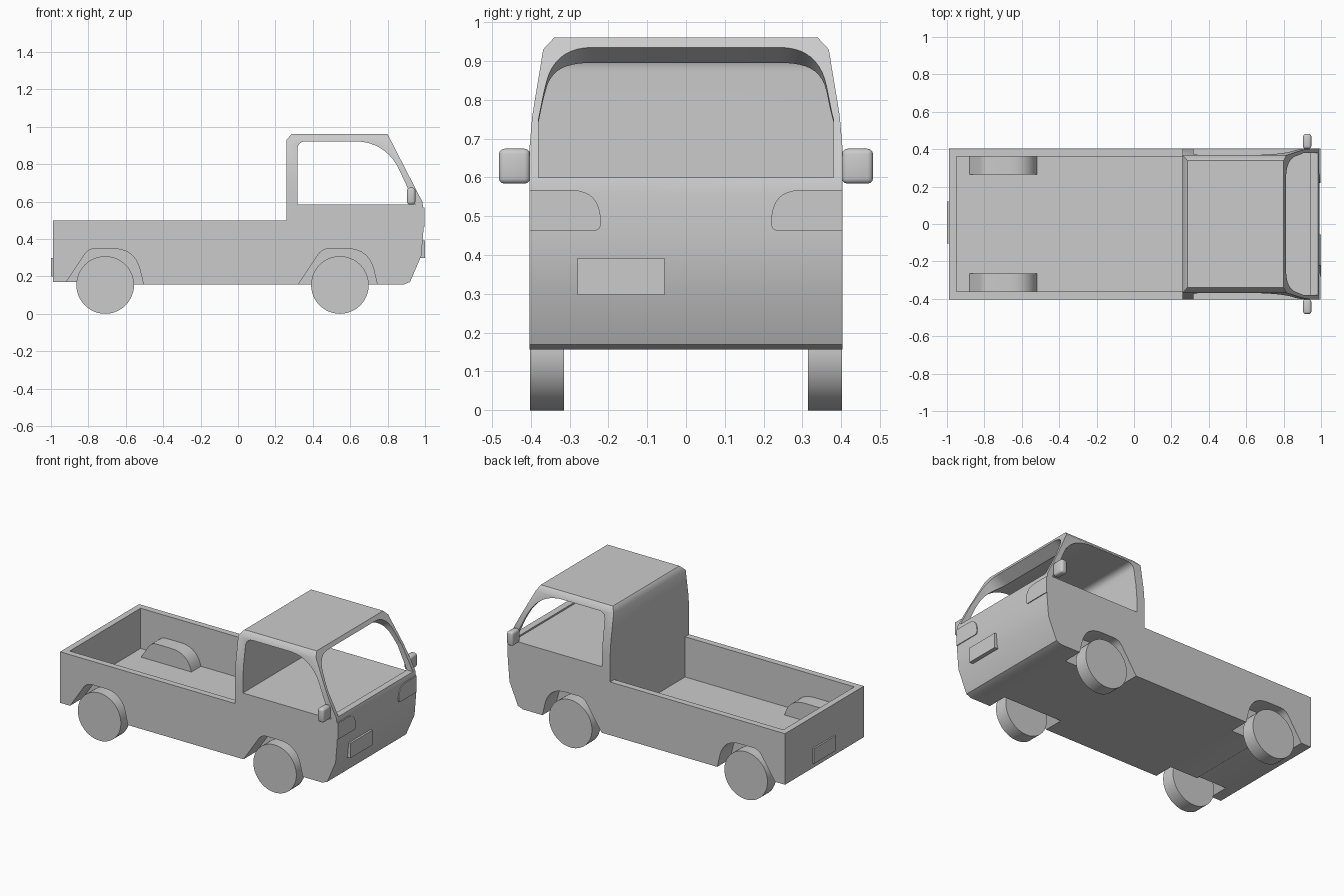
import bpy, bmesh
from mathutils import Vector

cube = bpy.data.objects.get("Cube")
if cube:
    bpy.data.objects.remove(cube, do_unlink=True)

grey = bpy.data.materials.new("light_grey")
grey.use_nodes = True
grey.diffuse_color = (0.6, 0.6, 0.6, 1)
grey.node_tree.nodes["Principled BSDF"].inputs["Base Color"].default_value = (0.6, 0.6, 0.6, 1)


def add_mesh(name, bm):
    bmesh.ops.recalc_face_normals(bm, faces=bm.faces[:])
    mesh = bpy.data.meshes.new(name)
    bm.to_mesh(mesh)
    bm.free()
    mesh.materials.append(grey)
    obj = bpy.data.objects.new(name, mesh)
    bpy.context.collection.objects.link(obj)
    return obj


def loft(name, loop_a, loop_b):
    """Closed solid between two matching loops."""
    bm = bmesh.new()
    a = [bm.verts.new(p) for p in loop_a]
    b = [bm.verts.new(p) for p in loop_b]
    n = len(a)
    bm.faces.new(a)
    bm.faces.new(b[::-1])
    for i in range(n):
        j = (i + 1) % n
        bm.faces.new((a[i], b[i], b[j], a[j]))
    return add_mesh(name, bm)


def prism_y(name, pts, y0, y1):
    return loft(name, [(x, y0, z) for x, z in pts], [(x, y1, z) for x, z in pts])


def prism_x(name, pts, x0, x1):
    return loft(name, [(x0, y, z) for y, z in pts], [(x1, y, z) for y, z in pts])


def rounded(pts, steps=10):
    """Polygon whose corners (u, v, r) are eased over a distance r."""
    out = []
    for i, (u, v, r) in enumerate(pts):
        c = Vector((u, v))
        if r == 0:
            out.append(c)
            continue
        before = Vector(pts[i - 1][:2])
        after = Vector(pts[(i + 1) % len(pts)][:2])
        s = c + (before - c).normalized() * r
        e = c + (after - c).normalized() * r
        for k in range(steps + 1):
            t = k / steps
            out.append(s * (1 - t) ** 2 + c * 2 * t * (1 - t) + e * t * t)
    return out


def rect(u0, u1, v0, v1):
    return [(u0, v0), (u1, v0), (u1, v1), (u0, v1)]


def combine(target, tool, operation="DIFFERENCE"):
    tool.hide_render = True
    mod = target.modifiers.new("cut", "BOOLEAN")
    mod.operation = operation
    mod.solver = "EXACT"
    mod.object = tool
    bpy.context.view_layer.objects.active = target
    bpy.ops.object.modifier_apply(modifier=mod.name)
    bpy.data.objects.remove(tool, do_unlink=True)


def arch(shift, grow, base):
    """Wheel arch outline seen from the side."""
    top = 0.348
    left = -0.80 - (top - base) * 0.667 - grow + shift
    right = -0.55 + (top - base) * 0.232 + grow + shift
    return rounded([(left, base, 0), (-0.80 + shift - grow, top + grow, 0.04),
                    (-0.55 + shift + grow, top + grow, 0.12), (right, base, 0)])


# Body: side profile limited by the tapered cab cross-section
side = [(-0.99, 0.17), (-0.72, 0.17), (-0.70, 0.156), (0.885, 0.156), (0.92, 0.17),
        (0.98, 0.31), (0.991, 0.44), (0.991, 0.56), (0.985, 0.60), (0.80, 0.96),
        (0.285, 0.96), (0.26, 0.93), (0.26, 0.50), (-0.99, 0.50)]
body = prism_y("truck_body", side, -0.5, 0.5)
half = [(0.403, 0.05), (0.403, 0.68), (0.396, 0.76), (0.368, 0.93), (0.338, 0.962), (0.338, 1.1)]
section = half + [(-y, z) for y, z in reversed(half)]
combine(body, prism_x("section_tool", section, -1.2, 1.2), "INTERSECT")

# Load bed with wheel housings
combine(body, prism_y("bed_tool", rect(-0.95, 0.26, 0.24, 0.7), -0.362, 0.362))
for s in (-1, 1):
    combine(body, prism_y("housing", arch(0, 0.006, 0.20), s * 0.265, s * 0.38), "UNION")

# Wheel wells
for s in (-1, 1):
    for shift in (0, 1.25):
        combine(body, prism_y("well_tool", arch(shift, 0, 0.10), s * 0.272, s * 0.5))

# Side windows and cab interior
window = rounded([(0.317, 0.583, 0), (0.317, 0.922, 0.05), (0.79, 0.922, 0.17), (0.95, 0.583, 0)])
combine(body, prism_y("window_tool", window, -0.6, 0.6))

# Windscreen opening, cut square to the sloping front
screen = rounded([(0.38, 0.60, 0), (0.38, 0.75, 0), (0.341, 0.935, 0.1),
                  (-0.341, 0.935, 0.1), (-0.38, 0.75, 0), (-0.38, 0.60, 0)])


def screen_loop(depth):
    loop = []
    for y, z in screen:
        x = 0.80 + (0.96 - z) * 0.514
        loop.append((x - 0.87 * depth, y, z - 0.5 * depth * (z - 0.60) / 0.335))
    return loop


combine(body, loft("screen_tool", screen_loop(-0.05), screen_loop(0.12)))
parts = [body]

# Wheels
for end, x in (("front", 0.545), ("rear", -0.71)):
    for label, s in (("left", 1), ("right", -1)):
        bpy.ops.mesh.primitive_cylinder_add(vertices=48, radius=0.154, depth=0.088,
                                            location=(x, s * 0.358, 0.154),
                                            rotation=(1.570796, 0, 0))
        wheel = bpy.context.object
        wheel.name = f"{end}_{label}_wheel"
        wheel.data.materials.append(grey)
        parts.append(wheel)

for label, s in (("left", 1), ("right", -1)):
    # Headlights
    lamp = rounded([(s * 0.403, 0.463, 0), (s * 0.403, 0.568, 0),
                    (s * 0.22, 0.568, 0.08), (s * 0.22, 0.463, 0.018)])
    parts.append(prism_x(f"{label}_headlight", lamp, 0.98, 0.996))
    # Mirrors
    mirror = prism_y(f"{label}_mirror", rect(0.904, 0.948, 0.584, 0.674), s * 0.402, s * 0.482)
    bevel = mirror.modifiers.new("round", "BEVEL")
    bevel.width = 0.014
    bevel.segments = 3
    bpy.context.view_layer.objects.active = mirror
    bpy.ops.object.modifier_apply(modifier=bevel.name)
    parts.append(mirror)

# Number plates
parts.append(prism_x("front_plate", rect(-0.28, -0.055, 0.297, 0.393), 0.97, 1.0))
parts.append(prism_x("rear_plate", rect(-0.105, 0.121, 0.20, 0.297), -1.0, -0.985))

# Shading
bpy.ops.object.select_all(action="DESELECT")
for part in parts:
    part.select_set(True)
bpy.context.view_layer.objects.active = body
bpy.ops.object.shade_smooth_by_angle(angle=0.72)
